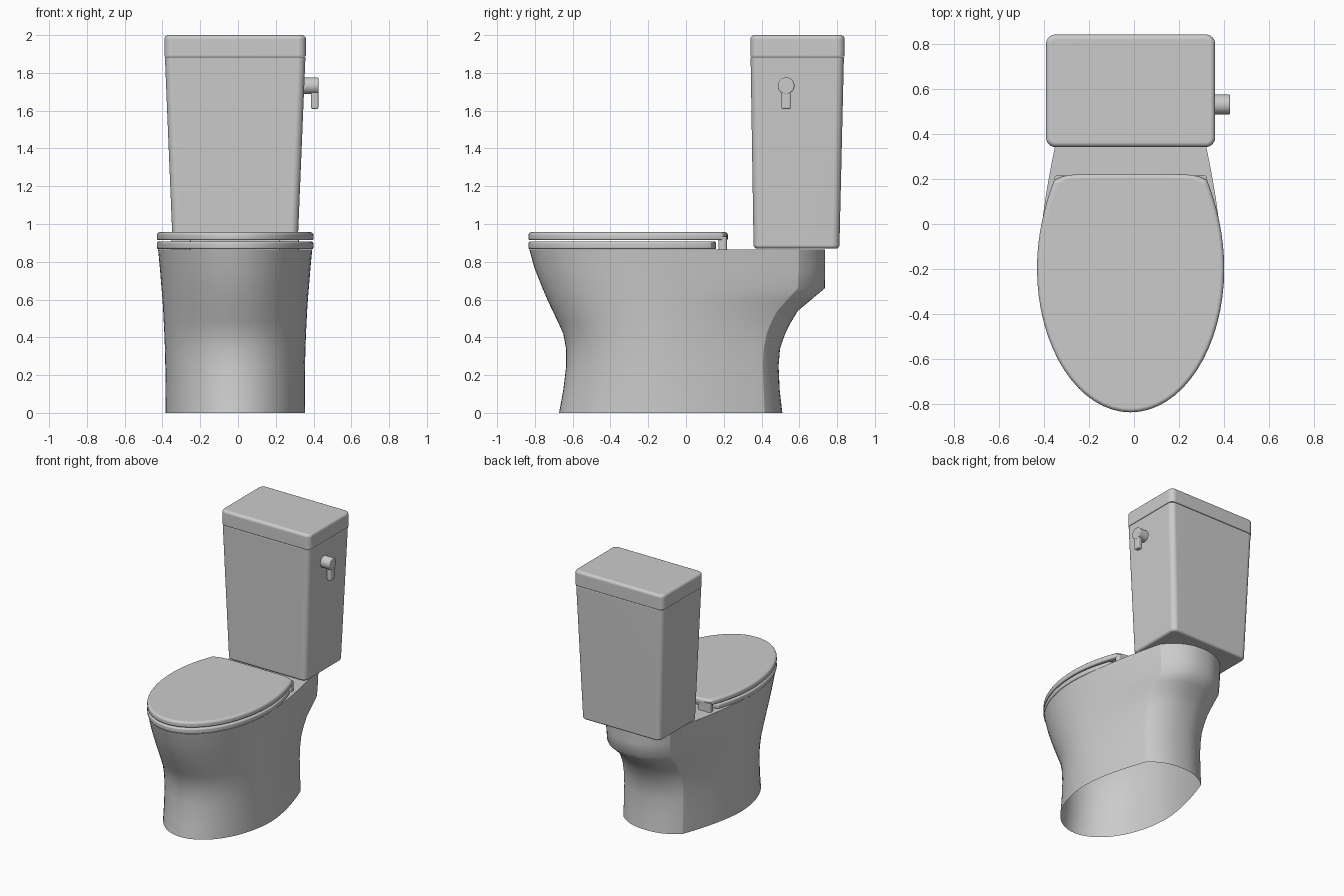
import bpy, bmesh, math
from mathutils import Matrix

if "Cube" in bpy.data.objects:
    bpy.data.objects.remove(bpy.data.objects["Cube"])

CX = -0.015


def finish(name, bm, angle=45):
    bmesh.ops.recalc_face_normals(bm, faces=bm.faces)
    me = bpy.data.meshes.new(name)
    bm.to_mesh(me)
    bm.free()
    ob = bpy.data.objects.new(name, me)
    bpy.context.collection.objects.link(ob)
    bpy.ops.object.select_all(action='DESELECT')
    ob.select_set(True)
    bpy.context.view_layer.objects.active = ob
    bpy.ops.object.shade_smooth_by_angle(angle=math.radians(angle))
    ob.modifiers.new("normals", 'WEIGHTED_NORMAL').keep_sharp = True
    return ob


def loft(name, rings, bottom=True, angle=45):
    """Skin a stack of (z, outline) rings."""
    bm = bmesh.new()
    loops = [[bm.verts.new((x + CX, y, z)) for x, y in pts] for z, pts in rings]
    n = len(loops[0])
    for lo, hi in zip(loops, loops[1:]):
        for i in range(n):
            j = (i + 1) % n
            bm.faces.new((lo[i], lo[j], hi[j], hi[i]))
    bm.faces.new(loops[-1])
    if bottom:
        bm.faces.new(loops[0][::-1])
    return finish(name, bm, angle)


def egg(a, yf, ym, xc, yc, yb, p=1.6, q=2.4):
    """Egg outline: round front, tapering sides, blunt back."""
    half = []
    for i in range(17):
        t = math.pi / 2 * i / 16
        half.append((a * math.sin(t), ym + (yf - ym) * math.cos(t)))
    for i in range(1, 11):
        u = i / 10
        half.append((a - (a - xc) * u ** p, ym + (yc - ym) * u))
    for i in range(1, 11):
        s = math.cos(math.pi / 2 * i / 10)
        half.append((xc * s, yc + (yb - yc) * (1 - s ** q)))
    return half + [(-x, y) for x, y in half[-2:0:-1]]


def rounded_rect(hx, y0, y1, r):
    pts = []
    corners = ((hx - r, y1 - r), (r - hx, y1 - r), (r - hx, y0 + r), (hx - r, y0 + r))
    for k, (cx, cy) in enumerate(corners):
        for i in range(7):
            t = math.pi / 2 * (k + i / 6)
            pts.append((cx + r * math.cos(t), cy + r * math.sin(t)))
    return pts


def rounded_levels(z0, z1, rb, rt, n=5):
    """(z, inset) pairs giving rounded bottom and top edges."""
    arc = [math.pi / 2 * i / n for i in range(n + 1)]
    return ([(z0 + rb * (1 - math.sin(t)), rb * (1 - math.cos(t))) for t in arc[::-1]][::1][::-1][::-1]
            + [(z1 - rt * (1 - math.sin(t)), rt * (1 - math.cos(t))) for t in arc])


# Pedestal and bowl: z, half width, front y, back y, corner x, corner y
profile = [
    (0.00, .370, -.672, .510, .250, .415),
    (0.12, .369, -.650, .496, .250, .410),
    (0.25, .370, -.634, .490, .250, .405),
    (0.34, .372, -.635, .498, .250, .410),
    (0.42, .375, -.650, .525, .250, .425),
    (0.48, .378, -.677, .556, .252, .450),
    (0.54, .381, -.706, .592, .255, .482),
    (0.60, .385, -.734, .664, .260, .535),
    (0.66, .390, -.760, .735, .265, .590),
    (0.76, .398, -.800, .737, .270, .595),
    (0.866, .408, -.830, .737, .275, .595),
]
loft("bowl_pedestal",
     [(z, egg(a, yf, -.10 - .12 * z, xc, yc, yb)) for z, a, yf, yb, xc, yc in profile],
     bottom=False, angle=50)


# Seat and lid slabs with rounded edges
def slab(name, levels, yb, xc):
    loft(name, [(z, egg(.415 - e, -.835 + e, -.2, xc - e, yb - .03 - e, yb - e, 2, 8))
                for z, e in levels])


slab("seat", rounded_levels(.867, .907, .010, .012), .160, .355)
slab("seat_lid", rounded_levels(.914, .957, .010, .018), .222, .340)

# Hinge blocks that bring the lid's back edge down to the bowl
for side, label in ((-1, "left"), (1, "right")):
    pts = [(x + side * .285, y) for x, y in rounded_rect(.052, .172, .216, .012)]
    loft("hinge_" + label, [(.862, pts), (.935, pts)])


# Tank: tapered box with rounded edges
def tank_ring(z, e):
    k = (z - .87) / 1.015
    return rounded_rect(.330 + .042 * k - e, .358 - .016 * k + e, .812 + .024 * k - e, .04 - e)


loft("tank", [(z, tank_ring(z, e)) for z, e in rounded_levels(.87, 1.885, .018, .006)])
loft("tank_lid", [(z, rounded_rect(.375 - e, .341 + e, .840 - e, .042 - e))
                  for z, e in rounded_levels(1.886, 2.0, .006, .022)])


# Flush handle: round hub and hanging lever
def bevelled(name, bm, width):
    ob = finish(name, bm)
    mod = ob.modifiers.new("bevel", 'BEVEL')
    mod.width, mod.segments, mod.limit_method = width, 3, 'ANGLE'
    mod.angle_limit = math.radians(50)
    ob.modifiers.move(1, 0)


bm = bmesh.new()
bmesh.ops.create_cone(bm, cap_ends=True, segments=32, radius1=.044, radius2=.044, depth=.085,
                      matrix=Matrix.Translation((.384, .53, 1.732)) @ Matrix.Rotation(math.pi / 2, 4, 'Y'))
bevelled("handle_hub", bm, .006)
bm = bmesh.new()
bmesh.ops.create_cube(bm, size=1, matrix=Matrix.Translation((.406, .53, 1.668))
                      @ Matrix.Diagonal((.038, .048, .118, 1)))
bevelled("handle_lever", bm, .008)
